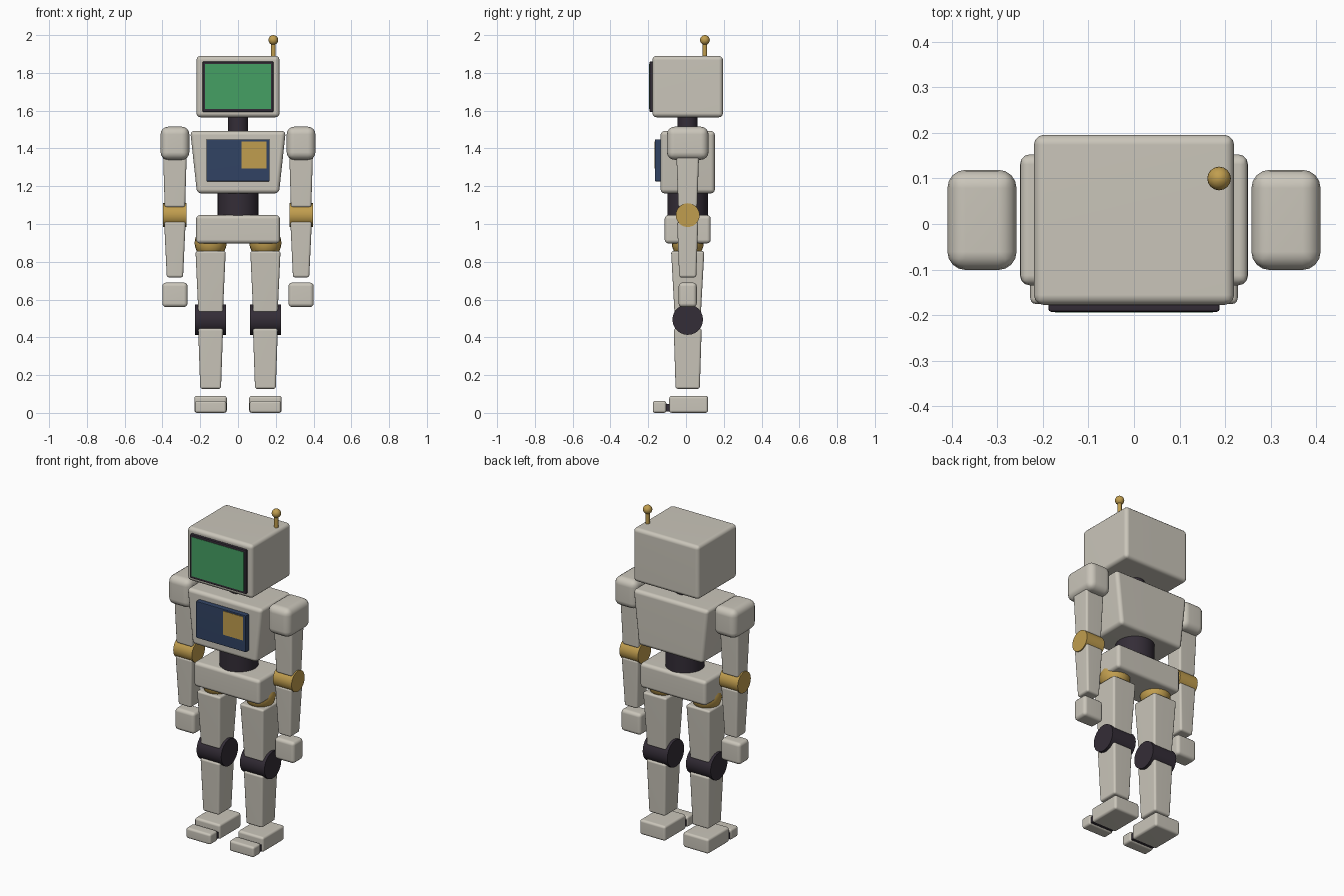
import bpy, bmesh, math
from mathutils import Matrix, Vector

if "Cube" in bpy.data.objects:
    bpy.data.objects.remove(bpy.data.objects["Cube"])

CY = 0.009  # depth centre of the body


def material(name, rgb):
    m = bpy.data.materials.new(name)
    m.diffuse_color = (*rgb, 1.0)
    m.use_nodes = True
    m.node_tree.nodes["Principled BSDF"].inputs["Base Color"].default_value = m.diffuse_color
    return m


SHELL = material("warm grey shell", (0.59, 0.56, 0.49))
GOLD = material("gold", (0.53, 0.34, 0.077))
DARK = material("dark rubber", (0.034, 0.026, 0.038))
GREEN = material("screen green", (0.06, 0.35, 0.125))
BLUE = material("panel blue", (0.031, 0.056, 0.126))


def finish(bm, name, mat, location, angle=40):
    bmesh.ops.recalc_face_normals(bm, faces=bm.faces)
    mesh = bpy.data.meshes.new(name)
    bm.to_mesh(mesh)
    bm.free()
    mesh.materials.append(mat)
    mesh.shade_smooth()
    mesh.set_sharp_from_angle(angle=math.radians(angle))
    ob = bpy.data.objects.new(name, mesh)
    ob.location = location
    bpy.context.collection.objects.link(ob)
    wn = ob.modifiers.new("weighted normals", 'WEIGHTED_NORMAL')
    wn.keep_sharp = True
    return ob


def block(name, mat, x, y, z0, z1, top, bottom=None, bevel=0.015, segments=3):
    """Rounded box; top and bottom are (half width, half depth)."""
    bottom = bottom or top
    bm = bmesh.new()
    bmesh.ops.create_cube(bm, size=2)
    h = (z1 - z0) / 2
    for v in bm.verts:
        hx, hy = top if v.co.z > 0 else bottom
        v.co = Vector((v.co.x * hx, v.co.y * hy, v.co.z * h))
    if bevel:
        bmesh.ops.bevel(bm, geom=bm.edges[:], offset=bevel, segments=segments,
                        profile=0.5, affect='EDGES', clamp_overlap=True)
    return finish(bm, name, mat, (x, y, (z0 + z1) / 2))


def cylinder(name, mat, location, radius, length, axis='Z', sides=24):
    bm = bmesh.new()
    rot = Matrix.Rotation(math.pi / 2, 4, 'Y') if axis == 'X' else Matrix()
    bmesh.ops.create_cone(bm, cap_ends=True, segments=sides, radius1=radius,
                          radius2=radius, depth=length, matrix=rot)
    return finish(bm, name, mat, location)


def ball(name, mat, location, radius, u=20, v=12):
    bm = bmesh.new()
    bmesh.ops.create_uvsphere(bm, u_segments=u, v_segments=v, radius=radius)
    return finish(bm, name, mat, location)


def plate(name, mat, x0, x1, y0, y1, z0, z1, bevel=0.0):
    return block(name, mat, (x0 + x1) / 2, (y0 + y1) / 2, z0, z1,
                 ((x1 - x0) / 2, (y1 - y0) / 2), bevel=bevel, segments=2)


# Head with framed screen
block("head", SHELL, 0, CY, 1.565, 1.89, (0.22, 0.187), bevel=0.022)
plate("screen_frame", DARK, -0.188, 0.188, -0.193, -0.16, 1.593, 1.86, 0.006)
plate("screen", GREEN, -0.174, 0.174, -0.195, -0.189, 1.608, 1.846)

# Antenna
cylinder("antenna_rod", GOLD, (0.187, 0.1, 1.92), 0.012, 0.1, sides=12)
ball("antenna_tip", GOLD, (0.187, 0.1, 1.974), 0.026, 16, 10)

# Neck, torso, waist, pelvis
cylinder("neck", DARK, (0, CY, 1.53), 0.053, 0.12)
block("torso", SHELL, 0, CY, 1.162, 1.493, (0.253, 0.144), (0.217, 0.144), 0.022)
plate("chest_panel", BLUE, -0.168, 0.168, -0.165, -0.125, 1.225, 1.448, 0.006)
plate("chest_badge", GOLD, 0.018, 0.15, -0.168, -0.162, 1.295, 1.438)
cylinder("waist", DARK, (0, CY, 1.105), 0.108, 0.16, sides=32)
block("pelvis", SHELL, 0, CY, 0.897, 1.047, (0.222, 0.122), bevel=0.02)

for side, s in (("left", 1), ("right", -1)):
    # Arm
    ax = s * 0.334
    block(side + "_shoulder", SHELL, ax, CY, 1.34, 1.515, (0.076, 0.11), bevel=0.04, segments=4)
    block(side + "_upper_arm", SHELL, ax, CY, 1.088, 1.42, (0.064, 0.062), (0.054, 0.05), 0.012)
    cylinder(side + "_elbow", GOLD, (ax, CY, 1.047), 0.063, 0.125, 'X')
    block(side + "_forearm", SHELL, ax, CY, 0.717, 1.013, (0.057, 0.056), (0.043, 0.045), 0.012)
    block(side + "_hand", SHELL, ax, CY, 0.56, 0.69, (0.067, 0.048), bevel=0.02)
    # Leg
    lx = s * 0.145
    ball(side + "_hip", GOLD, (lx, CY, 0.9), 0.085)
    block(side + "_thigh", SHELL, lx, CY, 0.53, 0.857, (0.08, 0.088), (0.065, 0.07), 0.012)
    cylinder(side + "_knee", DARK, (lx, CY, 0.494), 0.081, 0.165, 'X')
    block(side + "_shin", SHELL, lx, CY, 0.127, 0.447, (0.066, 0.074), (0.055, 0.064), 0.012)
    # Foot with hinged toe
    block(side + "_foot", SHELL, lx, 0.014, 0.0, 0.09, (0.086, 0.103), bevel=0.014)
    block(side + "_toe_link", DARK, lx, -0.095, 0.008, 0.046, (0.075, 0.025), bevel=0)
    block(side + "_toe", SHELL, lx, -0.14, 0.0, 0.064, (0.083, 0.036), bevel=0.013)
